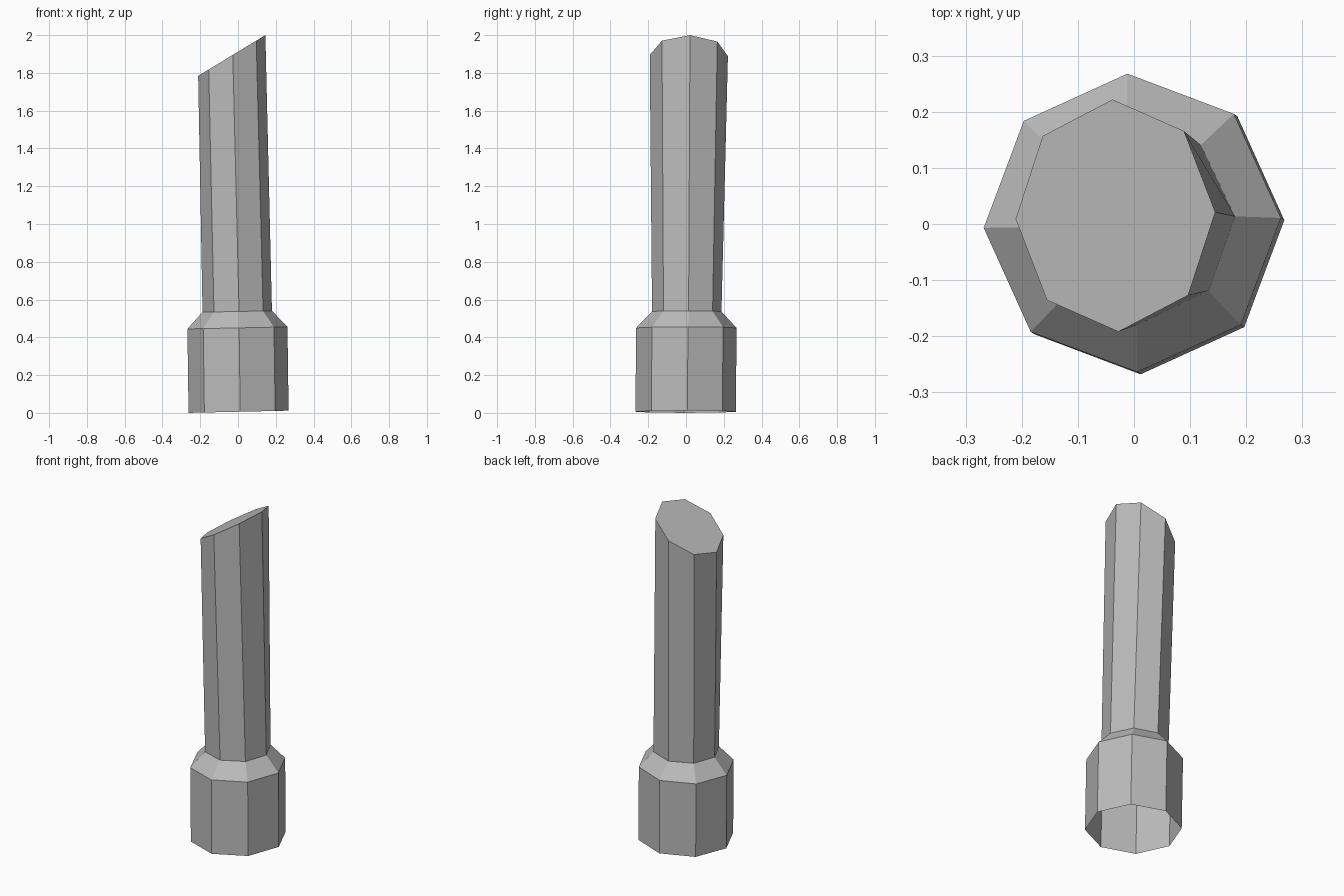
import bpy
import bmesh
from math import cos, sin, pi, radians

cube = bpy.data.objects.get("Cube")
if cube:
    bpy.data.objects.remove(cube, do_unlink=True)

SIDES = 8

grey = bpy.data.materials.new("plain grey")
grey.use_nodes = True
colour = (0.5, 0.5, 0.5, 1.0)
grey.diffuse_color = colour
bsdf = grey.node_tree.nodes["Principled BSDF"]
bsdf.inputs["Base Color"].default_value = colour
bsdf.inputs["Roughness"].default_value = 0.8


def ring(bm, centre, radii, turn, slope):
    """Eight-sided loop lying in a plane that rises along x."""
    cx, cy, cz = centre
    verts = []
    for i in range(SIDES):
        a = 2 * pi * i / SIDES + radians(turn)
        x, y = cx + radii[0] * cos(a), cy + radii[1] * sin(a)
        verts.append(bm.verts.new((x, y, cz + slope * x)))
    return verts


def loft(name, rings, cap_top=False):
    """Skin a stack of loops, leaving the lower end open."""
    bm = bmesh.new()
    loops = [ring(bm, *r) for r in rings]
    for low, high in zip(loops, loops[1:]):
        for i in range(SIDES):
            j = (i + 1) % SIDES
            bm.faces.new((low[i], low[j], high[j], high[i]))
    if cap_top:
        bm.faces.new(loops[-1])
    mesh = bpy.data.meshes.new(name)
    bm.to_mesh(mesh)
    bm.free()
    mesh.materials.append(grey)
    obj = bpy.data.objects.new(name, mesh)
    bpy.context.collection.objects.link(obj)
    return obj


# Loops shared by the parts: centre, radii, turn in degrees, slope
foot = ((0.003, -0.002, 0.006), (0.265, 0.266), 1.9, 0.022)
collar = ((-0.003, 0.002, 0.45), (0.265, 0.266), 1.9, 0.02)
neck = ((-0.004, 0.004, 0.537), (0.184, 0.184), 3.0, 0.02)
tip = ((-0.033, 0.015, 1.912), (0.178, 0.207), 1.7, 0.606)

# Hollow socket with sloping shoulder
loft("socket", [foot, collar, neck])

# Leaning shaft, cut off at a slant
loft("shaft", [neck, tip], cap_top=True)
